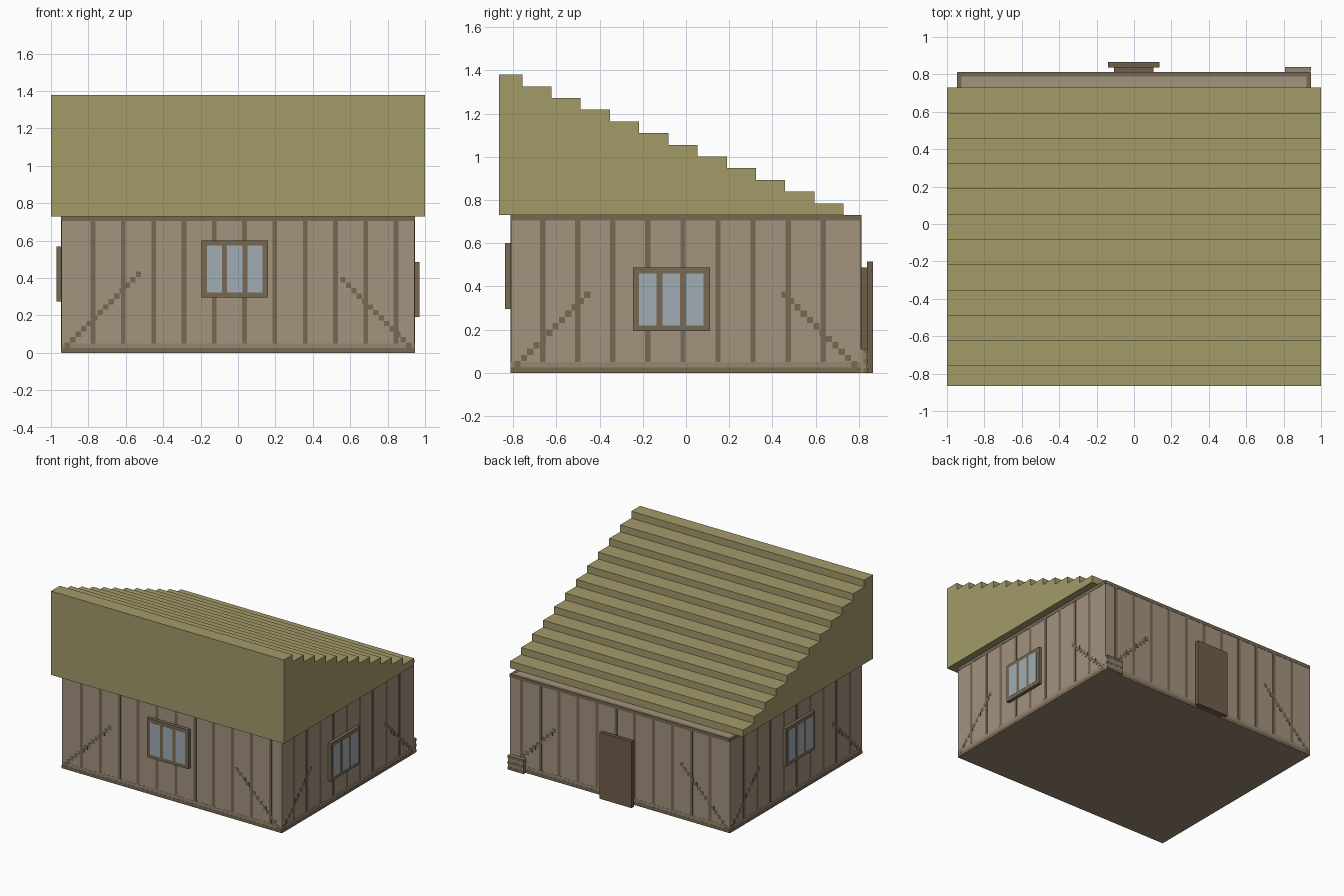
import bpy, bmesh

if "Cube" in bpy.data.objects:
    bpy.data.objects.remove(bpy.data.objects["Cube"])

HX, HY, WALL_H = 0.944, 0.81, 0.73


def material(name, rgb):
    lin = [((c / 255 + 0.055) / 1.055) ** 2.4 for c in rgb]
    m = bpy.data.materials.new(name)
    m.diffuse_color = (*lin, 1)
    m.use_nodes = True
    m.node_tree.nodes["Principled BSDF"].inputs["Base Color"].default_value = m.diffuse_color
    return m


PLASTER = material("plaster", (163, 147, 126))
TIMBER = material("timber", (119, 106, 84))
BASE = material("base_wood", (150, 134, 112))
DOOR = material("door_wood", (112, 94, 74))
THATCH = material("thatch", (163, 155, 105))
GLASS = material("glass", (160, 172, 180))


def finish(name, bm, mat):
    bmesh.ops.recalc_face_normals(bm, faces=bm.faces)
    me = bpy.data.meshes.new(name)
    bm.to_mesh(me)
    bm.free()
    me.materials.append(mat)
    ob = bpy.data.objects.new(name, me)
    bpy.context.collection.objects.link(ob)
    return ob


def boxes(name, items, mat):
    """One object from boxes given as (x0, x1, y0, y1, z0, z1)."""
    bm = bmesh.new()
    for x0, x1, y0, y1, z0, z1 in items:
        vs = bmesh.ops.create_cube(bm, size=1)["verts"]
        bmesh.ops.scale(bm, vec=(x1 - x0, y1 - y0, z1 - z0), verts=vs)
        bmesh.ops.translate(
            bm, vec=((x0 + x1) / 2, (y0 + y1) / 2, (z0 + z1) / 2), verts=vs)
    return finish(name, bm, mat)


def on_wall(side, u0, u1, z0, z1, depth, inset=0.01):
    """Box on a wall: u runs along the wall, depth sticks outward."""
    half = HY if side in ("front", "back") else HX
    sign = 1 if side in ("back", "right") else -1
    a, b = sorted((sign * (half - inset), sign * (half + depth)))
    if side in ("front", "back"):
        return (u0, u1, a, b, z0, z1)
    return (a, b, u0, u1, z0, z1)


# Walls and floor
boxes("walls", [(-HX, HX, -HY, HY, 0.02, WALL_H)], PLASTER)
boxes("floor", [(-HX - .001, HX + .001, -HY - .001, HY + .001, 0, 0.05)], BASE)

# Timber framing on each wall: studs, plates and stepped braces
for side in ("front", "back", "left", "right"):
    wide = side in ("front", "back")
    half = HX if wide else HY
    first, count, steps = (-0.775, 11, 14) if wide else (-0.662, 9, 12)
    studs = [on_wall(side, u - 0.0125, u + 0.0125, 0.05, 0.71, 0.0015)
             for u in (first + 0.162 * i for i in range(count))]
    boxes(side + "_studs", studs, TIMBER)
    boxes(side + "_plates", [
        on_wall(side, -half, half, 0.001, 0.025, 0.002, 0.02),
        on_wall(side, -half, half, 0.705, WALL_H + 0.001, 0.002, 0.022)], TIMBER)
    braces = []
    for s in (-1, 1):
        n = steps - 1 if wide and s == 1 else steps
        for i in range(n):
            u, z = s * (half - 0.031 - 0.0293 * i), 0.04 + 0.0293 * i
            braces.append(on_wall(side, u - 0.0145, u + 0.0145,
                                  z - 0.0145, z + 0.0145, 0.0018))
    boxes(side + "_braces", braces, TIMBER)

# Windows with three panes each
for side, u0, u1, z0, z1 in (("front", -0.195, 0.16, 0.297, 0.6),
                             ("left", -0.195, 0.16, 0.275, 0.57),
                             ("right", -0.246, 0.11, 0.193, 0.487)):
    boxes(side + "_window_frame", [on_wall(side, u0, u1, z0, z1, 0.026)], TIMBER)
    pitch = (u1 - u0 - 0.029) / 3
    panes = [on_wall(side, u0 + 0.028 + pitch * i, u0 + 0.001 + pitch * (i + 1),
                     z0 + 0.027, z1 - 0.027, 0.0275) for i in range(3)]
    boxes(side + "_window_panes", panes, GLASS)

# Door in two layers, and the striped log stack beside it
boxes("door_frame", [on_wall("back", -0.108, 0.105, 0, 0.487, 0.027)], DOOR)
boxes("door", [(-0.138, 0.135, 0.837, 0.865, 0, 0.515)], DOOR)
boxes("log_stack", [on_wall("back", 0.808, 0.944, 0, 0.11, 0.027)], BASE)
boxes("log_stack_bands",
      [(0.807, 0.946, 0.82, 0.8385, z, z + 0.02) for z in (0.003, 0.045, 0.0895)],
      TIMBER)

# Stepped lean-to roof: staircase profile extruded along x
profile = [(-0.865, WALL_H), (-0.865, 1.38)]
for i in range(12):
    y, z = -0.757 + 0.1351 * i, 1.38 - 0.0541 * i
    profile += [(y, z), (y, z - 0.0541 if i < 11 else WALL_H)]
bm = bmesh.new()
face = bm.faces.new([bm.verts.new((-1, y, z)) for y, z in profile])
ext = bmesh.ops.extrude_face_region(bm, geom=[face])["geom"]
bmesh.ops.translate(bm, vec=(2, 0, 0),
                    verts=[v for v in ext if isinstance(v, bmesh.types.BMVert)])
finish("stepped_roof", bm, THATCH)
